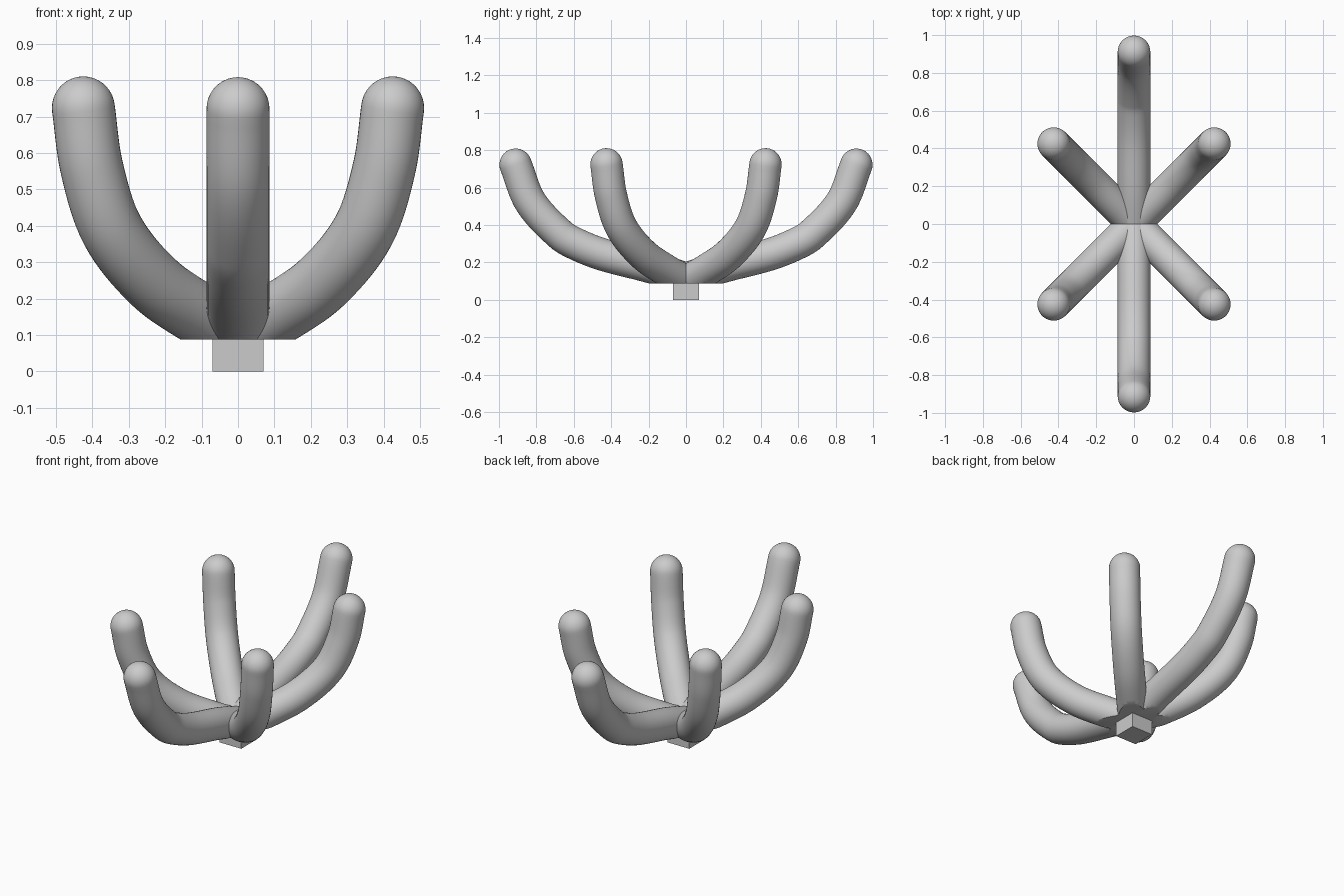
import bpy, bmesh, math
from mathutils import Vector

if "Cube" in bpy.data.objects:
    bpy.data.objects.remove(bpy.data.objects["Cube"])

R = 0.0865      # tube radius
CUT = 0.087     # flat underside height
SIDES = 40

# Paths as (distance from centre, height)
LONG = [(-0.2, 0.04), (0, 0.112), (0.18, 0.172), (0.44, 0.24), (0.575, 0.292),
        (0.67, 0.347), (0.83, 0.52), (0.911, 0.722)]
S = math.sqrt(2)
SHORT = [(-0.12 * S, 0.03), (0, 0.097), (0.10 * S, 0.153), (0.232 * S, 0.245),
         (0.346 * S, 0.388), (0.402 * S, 0.56), (0.425 * S, 0.724)]


def smooth_path(pts, steps=8):
    p = [Vector(q) for q in pts]
    p = [2 * p[0] - p[1]] + p + [2 * p[-1] - p[-2]]
    out = []
    for i in range(1, len(p) - 2):
        a, b, c, d = p[i - 1:i + 3]
        # centripetal-style tangents scaled by neighbouring spans
        l0, l1, l2 = (b - a).length, (c - b).length, (d - c).length
        m0 = (c - a) / (l0 + l1) * l1
        m1 = (d - b) / (l1 + l2) * l1
        for k in range(steps):
            t = k / steps
            out.append(b * (2*t**3 - 3*t**2 + 1) + m0 * (t**3 - 2*t**2 + t)
                       + c * (3*t**2 - 2*t**3) + m1 * (t**3 - t**2))
    out.append(p[-2])
    return out


def make_arm(name, pts, angle):
    path = smooth_path(pts)
    n = len(path)
    rings = []
    for i, q in enumerate(path):
        t = (path[min(i + 1, n - 1)] - path[max(i - 1, 0)]).normalized()
        rings.append((q, t, R))
    # rounded tip
    q, t, _ = rings[-1]
    for k in range(1, 10):
        a = k * math.pi / 20
        rings.append((q + t * R * math.sin(a), t, R * math.cos(a)))
    radial = Vector((math.cos(angle), math.sin(angle), 0))
    side = Vector((-math.sin(angle), math.cos(angle), 0))
    up = Vector((0, 0, 1))
    bm = bmesh.new()
    loops = []
    for c, d, r in rings:
        nrm = radial * -d.y + up * d.x
        ctr = radial * c.x + up * c.y
        loops.append([bm.verts.new(ctr + r * (math.cos(a) * nrm + math.sin(a) * side))
                      for a in (j * math.tau / SIDES for j in range(SIDES))])
    for l0, l1 in zip(loops, loops[1:]):
        for j in range(SIDES):
            k = (j + 1) % SIDES
            bm.faces.new((l0[j], l0[k], l1[k], l1[j]))
    tip = q + t * R
    top = bm.verts.new(radial * tip.x + up * tip.y)
    for j in range(SIDES):
        bm.faces.new((loops[-1][j], loops[-1][(j + 1) % SIDES], top))
    bm.faces.new(loops[0])
    # trim at the mirror plane and the flat underside
    for co, no in (((0, 0, 0), (0, -1, 0)), ((0, 0, CUT), (0, 0, -1))):
        res = bmesh.ops.bisect_plane(bm, geom=bm.verts[:] + bm.edges[:] + bm.faces[:],
                                     plane_co=co, plane_no=no, clear_outer=True)
        edges = [e for e in res['geom_cut'] if isinstance(e, bmesh.types.BMEdge)]
        bmesh.ops.holes_fill(bm, edges=edges, sides=0)
    bmesh.ops.recalc_face_normals(bm, faces=bm.faces[:])
    me = bpy.data.meshes.new(name)
    bm.to_mesh(me)
    bm.free()
    ob = bpy.data.objects.new(name, me)
    bpy.context.collection.objects.link(ob)
    bpy.ops.object.select_all(action='DESELECT')
    bpy.context.view_layer.objects.active = ob
    ob.select_set(True)
    bpy.ops.object.shade_smooth_by_angle(angle=math.radians(35))
    # front copy of the back arm
    mod = ob.modifiers.new("mirror_front", 'MIRROR')
    mod.use_axis = (False, True, False)
    mod.use_mirror_merge = False


make_arm("long_arms", LONG, math.radians(90))
make_arm("short_arms_right", SHORT, math.radians(45))
make_arm("short_arms_left", SHORT, math.radians(135))

# Square stem
bpy.ops.mesh.primitive_cube_add(size=1, location=(0, 0, 0.05))
stem = bpy.context.object
stem.name = "stem"
stem.scale = (0.14, 0.14, 0.10)
